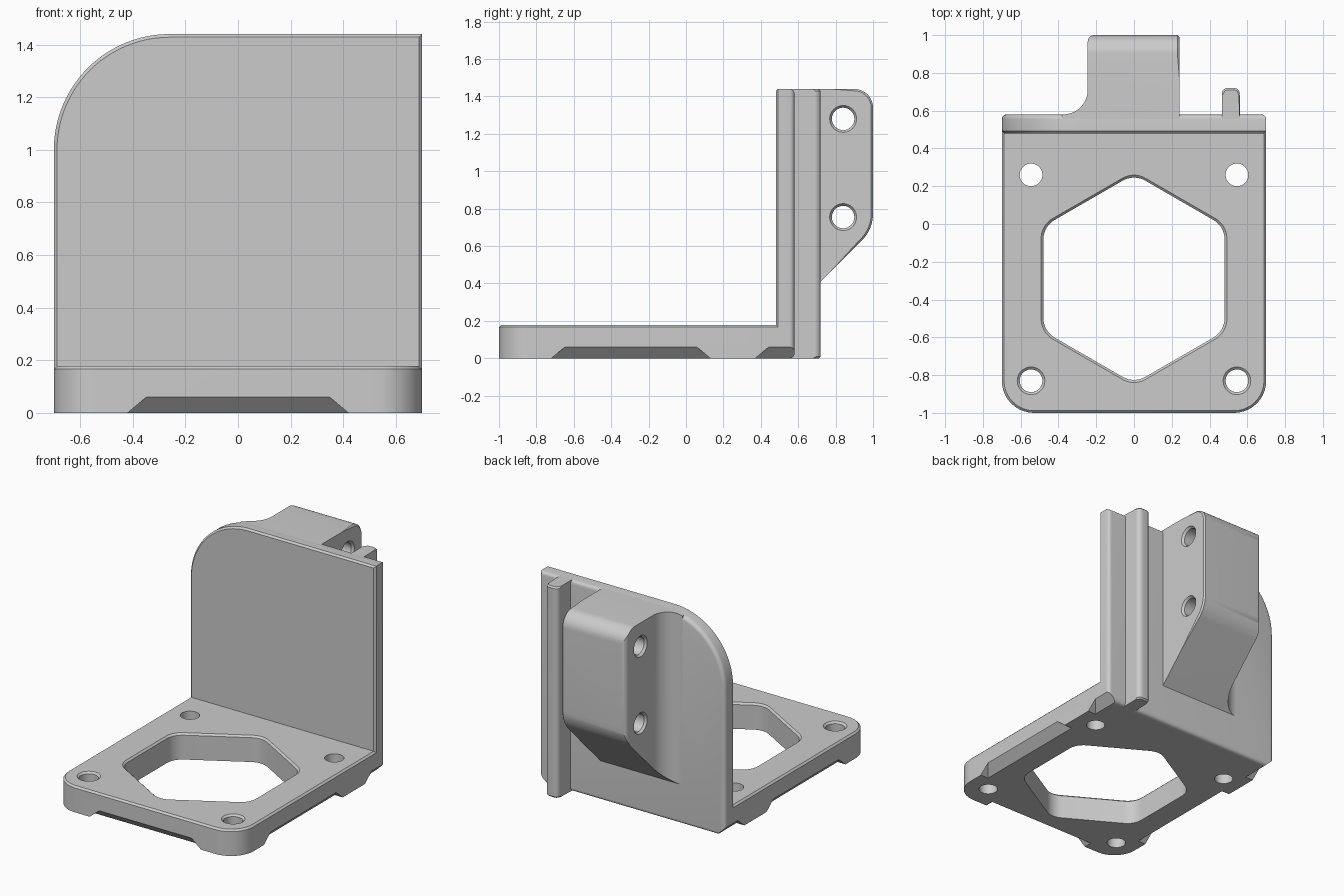
import bpy, bmesh, math
from mathutils import Vector

cube = bpy.data.objects.get("Cube")
if cube:
    bpy.data.objects.remove(cube)

grey = bpy.data.materials.new("light_grey")
grey.use_nodes = True
GREY = (0.6, 0.6, 0.6, 1)
grey.diffuse_color = GREY
grey.node_tree.nodes["Principled BSDF"].inputs["Base Color"].default_value = GREY

# Maps outline (u, v) and extrusion height h to x, y, z
AXES = {"x": lambda u, v, h: (h, u, v),
        "y": lambda u, v, h: (u, h, v),
        "z": lambda u, v, h: (u, v, h)}


def rounded(corners, steps=10):
    """Outline from (u, v, radius) corners, with arcs at the rounded ones."""
    out = []
    for i, (u, v, r) in enumerate(corners):
        p = Vector((u, v, 0))
        if not r:
            out.append(p)
            continue
        a = (Vector((*corners[i - 1][:2], 0)) - p).normalized()
        b = (Vector((*corners[(i + 1) % len(corners)][:2], 0)) - p).normalized()
        half = a.angle(b) / 2
        centre = p + (a + b).normalized() * r / math.sin(half)
        start = (p + a * r / math.tan(half) - centre).normalized()
        end = (p + b * r / math.tan(half) - centre).normalized()
        out += [centre + start.slerp(end, k / steps).normalized() * r
                for k in range(steps + 1)]
    return out


def circle(u, v, r, n=40):
    return [Vector((u + r * math.cos(k * math.tau / n), v + r * math.sin(k * math.tau / n), 0))
            for k in range(n)]


def finish(name, bm):
    bmesh.ops.recalc_face_normals(bm, faces=bm.faces)
    mesh = bpy.data.meshes.new(name)
    bm.to_mesh(mesh)
    bm.free()
    mesh.materials.append(grey)
    obj = bpy.data.objects.new(name, mesh)
    bpy.context.collection.objects.link(obj)
    return obj


def prism(name, outline, axis, levels, bevels=()):
    """Loft an outline through (height, scale) levels; bevel edges picked by rules."""
    bm = bmesh.new()
    mid = sum(outline, Vector((0, 0, 0))) / len(outline)
    rings = []
    for h, s in levels:
        pts = [mid + (p - mid) * s for p in outline]
        rings.append([bm.verts.new(AXES[axis](p.x, p.y, h)) for p in pts])
    n = len(outline)
    for lo, hi in zip(rings, rings[1:]):
        for i in range(n):
            j = (i + 1) % n
            bm.faces.new((lo[i], lo[j], hi[j], hi[i]))
    bm.faces.new(rings[0])
    bm.faces.new(rings[-1])
    bmesh.ops.recalc_face_normals(bm, faces=bm.faces)
    for rule, width, segments in bevels:
        edges = [e for e in bm.edges if all(rule(v.co) for v in e.verts)]
        bmesh.ops.bevel(bm, geom=edges, offset=width, segments=segments,
                        profile=0.5, affect='EDGES')
    return finish(name, bm)


def combine(obj, tools, operation='DIFFERENCE'):
    bpy.context.view_layer.objects.active = obj
    for tool in tools:
        tool.hide_render = True
        mod = obj.modifiers.new("cut", 'BOOLEAN')
        mod.operation, mod.solver, mod.object = operation, 'EXACT', tool
        bpy.ops.object.modifier_apply(modifier=mod.name)


def edge_relief(side, start, end):
    """Sloped cutter for the underside edge; side maps (along, outward, z)."""
    bm = bmesh.new()
    for outward, z in ((-0.08, -0.02), (0.02, 0.08), (0.02, -0.02)):
        for along in (start + z * 1.2, end - z * 1.2):
            bm.verts.new(side(along, outward, z))
    bmesh.ops.convex_hull(bm, input=bm.verts)
    return finish("edge_relief_cutter", bm)


W, TOP, PLATE = 0.70, 1.44, 0.178
near = lambda a, b: abs(a - b) < 1e-4

# Base plate with chamfered top rim
base = prism("base_plate",
             rounded([(-W, -1, 0.17), (W, -1, 0.17), (W, 0.55, 0), (-W, 0.55, 0)]),
             "z", [(0, 1), (PLATE, 1)],
             [(lambda c: near(c.z, PLATE), 0.012, 1)])

# Upright wall with one large rounded corner
wall_shape = rounded([(-W, 0, 0), (W, 0, 0), (W, TOP, 0), (-W, TOP, 0.44)], 24)
wall = prism("back_wall", wall_shape, "y", [(0.48, 1), (0.58, 1)],
             [(lambda c: near(c.y, 0.48), 0.012, 1),
              (lambda c: near(c.y, 0.58), 0.025, 4)])

# Hexagonal opening and corner screw holes
hexagon = [(0.554 * math.sin(k * math.pi / 3), -0.29 + 0.554 * math.cos(k * math.pi / 3), 0.12)
           for k in range(6)]
flare = lambda s: [(-0.1, 1), (PLATE - 0.012, 1), (PLATE, s), (PLATE + 0.05, s)]
cutters = [prism("opening_cutter", rounded(hexagon), "z", flare(1.025))]
for x in (-0.545, 0.545):
    cutters.append(prism("front_hole_cutter", circle(x, -0.83, 0.06), "z", flare(1.22)))
    cutters.append(prism("rear_hole_cutter", circle(x, 0.26, 0.06), "z", flare(1)))

# Underside edge reliefs between the corner feet
reliefs = [edge_relief(lambda a, o, z: (a, -1 - o, z), -0.42, 0.42)]
for s in (-1, 1):
    side = lambda a, o, z, s=s: (s * (W + o), a, z)
    reliefs += [edge_relief(side, -0.72, 0.13), edge_relief(side, 0.37, 0.75)]
combine(base, cutters + reliefs)
combine(wall, reliefs)

# Mounting block: side profile trimmed by its plan and by the wall outline
block = prism("mounting_block",
              rounded([(0.55, 0.24, 0), (1, 0.69, 0.2), (1, TOP, 0.1), (0.55, TOP, 0)]),
              "x", [(-0.45, 1), (0.24, 1)],
              [(lambda c: near(c.x, 0.24) and c.y > 0.56, 0.01, 1)])
plan = prism("plan_trim",
             rounded([(0.3, 0.5, 0), (0.3, 1.05, 0), (0.2, 1.05, 0), (0.2, 1, 0),
                      (-0.245, 1, 0.035), (-0.245, 0.58, 0.13), (-0.38, 0.58, 0),
                      (-0.38, 0.5, 0)]), "z", [(-0.1, 1), (2, 1)])
outline = prism("outline_trim", wall_shape, "y", [(0.4, 1), (1.2, 1)])
combine(block, [plan, outline], 'INTERSECT')
bolt_levels = [(-0.5, 1.2), (-0.245, 1.2), (-0.23, 1), (0.225, 1), (0.24, 1.2), (0.4, 1.2)]
bolts = [prism("bolt_hole_cutter", circle(0.84, z, 0.06), "x", bolt_levels)
         for z in (0.755, 1.28)]
combine(block, bolts)

# Vertical rib on the back
rib = prism("back_rib",
            rounded([(0.465, 0.55, 0), (0.56, 0.55, 0), (0.56, 0.72, 0.03), (0.465, 0.72, 0.03)], 5),
            "z", [(0, 1), (TOP, 1)],
            [(lambda c: (near(c.z, 0) or near(c.z, TOP)) and c.y > 0.56, 0.01, 1)])

for tool in cutters + reliefs + bolts + [plan, outline]:
    bpy.data.objects.remove(tool)

bpy.ops.object.select_all(action='DESELECT')
for obj in (base, wall, block, rib):
    obj.select_set(True)
bpy.context.view_layer.objects.active = base
bpy.ops.object.shade_smooth_by_angle(angle=math.radians(30))
